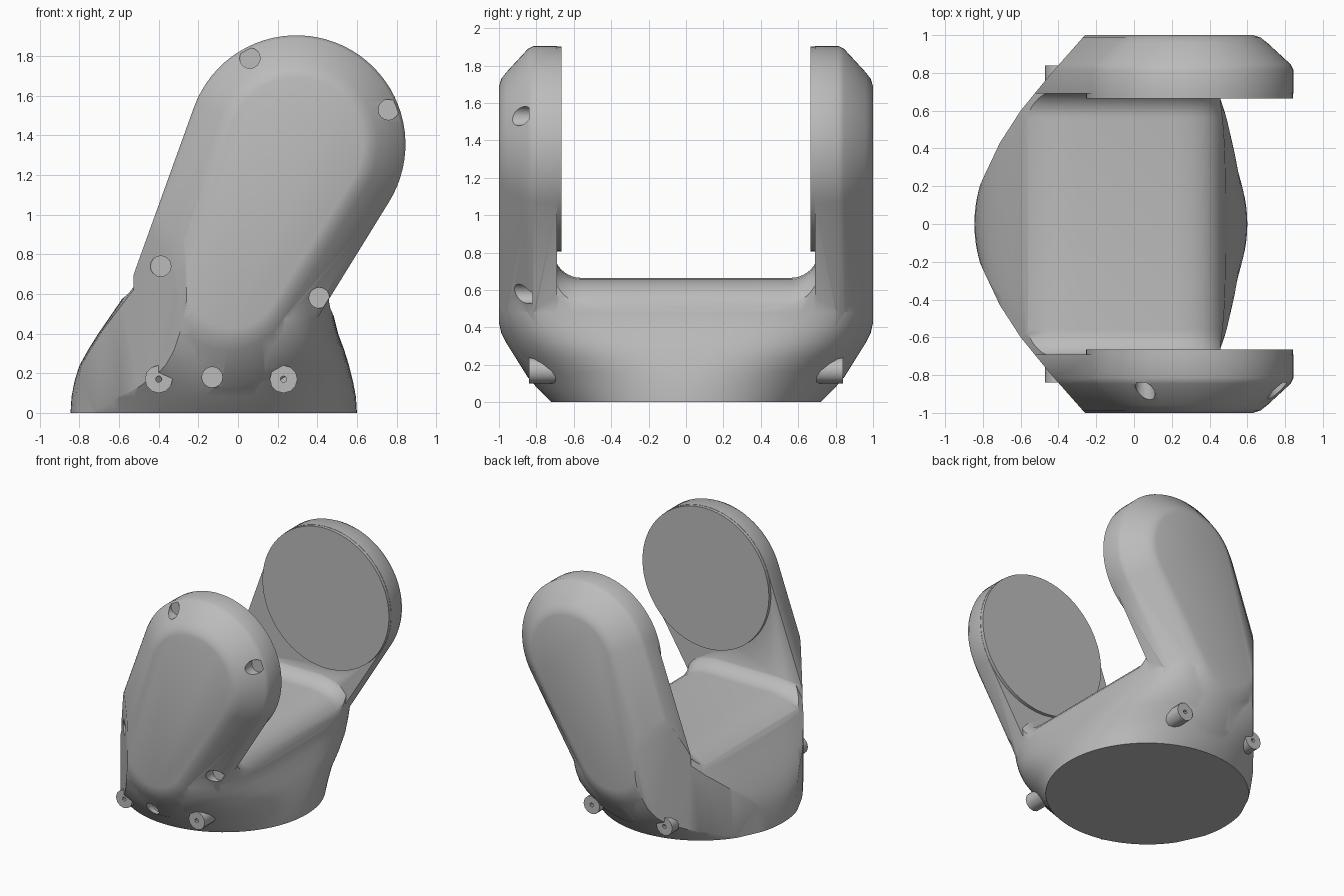
import bpy, bmesh, math
from mathutils import Vector

cube = bpy.data.objects.get("Cube")
if cube:
    bpy.data.objects.remove(cube)

grey = bpy.data.materials.new("plain grey")
grey.use_nodes = True
grey.diffuse_color = (0.5, 0.5, 0.5, 1)
grey.node_tree.nodes["Principled BSDF"].inputs["Base Color"].default_value = (0.5, 0.5, 0.5, 1)


def loft(name, rings):
    """Skin a stack of equal-length point rings and cap both ends."""
    bm = bmesh.new()
    loops = [[bm.verts.new(p) for p in ring] for ring in rings]
    n = len(loops[0])
    for a, b in zip(loops, loops[1:]):
        for i in range(n):
            j = (i + 1) % n
            bm.faces.new((a[i], a[j], b[j], b[i]))
    bm.faces.new(loops[0][::-1])
    bm.faces.new(loops[-1])
    bmesh.ops.recalc_face_normals(bm, faces=bm.faces)
    mesh = bpy.data.meshes.new(name)
    bm.to_mesh(mesh)
    bm.free()
    mesh.materials.append(grey)
    obj = bpy.data.objects.new(name, mesh)
    bpy.context.collection.objects.link(obj)
    return obj


def rod(name, x, z, r, y0, y1, sides):
    """Cylinder along y."""
    ring = [(x + r * math.cos(math.tau * i / sides), z + r * math.sin(math.tau * i / sides))
            for i in range(sides)]
    return loft(name, [[(px, y, pz) for px, pz in ring] for y in (y0, y1)])


def boolean(obj, other, operation):
    mod = obj.modifiers.new("bool", 'BOOLEAN')
    mod.object, mod.operation, mod.solver = other, operation, 'EXACT'
    bpy.context.view_layer.objects.active = obj
    bpy.ops.object.modifier_apply(modifier=mod.name)
    bpy.data.objects.remove(other)


def smooth(obj, angle=35):
    bpy.ops.object.select_all(action='DESELECT')
    obj.select_set(True)
    bpy.context.view_layer.objects.active = obj
    bpy.ops.object.shade_smooth_by_angle(angle=math.radians(angle))


# Round foot flaring up into the wide saddle: z, left x, right x, half depth, squareness
SECTIONS = [(0, -.845, .6, .72, 2), (.08, -.84, .595, .8, 2), (.16, -.825, .58, .86, 2.15),
            (.24, -.8, .56, .905, 2.6), (.32, -.755, .535, .94, 3.1), (.4, -.705, .505, .965, 3.6),
            (.48, -.65, .485, .98, 4), (.56, -.595, .48, .98, 4.3), (.64, -.545, .487, .95, 4.5),
            (.72, -.505, .495, .9, 4.5), (.82, -.46, .505, .84, 4.5)]


def section(z, left, right, depth, power, n=96):
    cx, rx = (left + right) / 2, (right - left) / 2
    ring = []
    for i in range(n):
        c, s = math.cos(math.tau * i / n), math.sin(math.tau * i / n)
        ring.append((cx + rx * math.copysign(abs(c) ** (2 / power), c),
                     depth * math.copysign(abs(s) ** (2 / power), s), z))
    return ring


yoke = loft("yoke_body", [section(*s) for s in SECTIONS])

# Filleted trough between the arms, dropping away at both rims
half = [(.71 - .15 + .15 * math.sin(t), .815 - .15 * math.cos(t))
        for t in [math.pi / 2 * i / 10 for i in range(11)]] + [(.71, 1.3)]
trough = half + [(-y, z) for y, z in reversed(half)]
DROPS = [(-1.2, .4), (-.74, .22), (-.65, .14), (-.56, .07), (-.47, .025), (-.38, .005), (-.3, 0),
         (.22, 0), (.3, .01), (.36, .03), (.41, .06), (.45, .105), (.485, .18), (1.2, .4)]
boolean(yoke, loft("trough_cutter", [[(x, y, z - drop) for y, z in trough] for x, drop in DROPS]),
        'DIFFERENCE')

# Arm outline: two circles joined by their outer tangents
TOP, TOP_R = Vector((.295, 1.355)), .55
LOW, LOW_R = Vector((-.084, .57)), .46


def arm_outline(inset, n=40):
    low = LOW.lerp(TOP, .6 * inset)
    axis = TOP - low
    top_r, low_r = TOP_R - inset, LOW_R - inset
    base = math.atan2(axis.y, axis.x)
    spread = math.acos((low_r - top_r) / axis.length)
    pts = []
    for centre, r, a0, a1 in ((TOP, top_r, base - spread, base + spread),
                              (low, low_r, base + spread, base + math.tau - spread)):
        for i in range(n + 1):
            a = a0 + (a1 - a0) * i / n
            pts.append(centre + r * Vector((math.cos(a), math.sin(a))))
    return pts


# Outline, seen from above, of the slanted right flank that trims the arms and body
FLANK = [(-.22, 1.045), (-.445, .79), (-.6, .6), (-.71, .43), (-.8, .24), (-.87, .08),
         (-1.2, .08), (-1.2, 1.045)]

# Arms with a soft outer chamfer, and the raised round pad on each inner face
LAYERS = [(.69, 0), (.815, 0), (.845, .015), (.96, .14), (.987, .175), (1, .215)]
for side in (-1, 1):
    arm = loft("arm", [[(p.x, side * y, p.y) for p in arm_outline(inset)] for y, inset in LAYERS])
    boolean(yoke, arm, 'UNION')
    pad = rod("pad", TOP.x, TOP.y, TOP_R - .002, side * .665, side * .76, 96)
    boolean(yoke, pad, 'UNION')
    boolean(yoke, loft("flank_cutter", [[(x, side * y, z) for x, y in FLANK] for z in (-.1, 1.3)]),
            'DIFFERENCE')

# Screw recesses around the front arm
for x, z, floor in ((.06, 1.79, .84), (.76, 1.53, .84), (-.39, .74, .78),
                    (.41, .58, .82), (-.13, .18, .8)):
    boolean(yoke, rod("recess_cutter", x, z, .052, -1.1, -floor, 16), 'DIFFERENCE')
smooth(yoke)

# Short drilled pegs near the foot
for side, end in ((-1, "front"), (1, "back")):
    for x, hand in ((-.4, "right"), (.23, "left")):
        peg = rod(f"{end}_{hand}_peg", x, .17, .07, side * .58, side * .84, 12)
        boolean(peg, rod("peg_hole_cutter", x, .17, .016, side * .78, side * .9, 8), 'DIFFERENCE')
        smooth(peg, 40)
